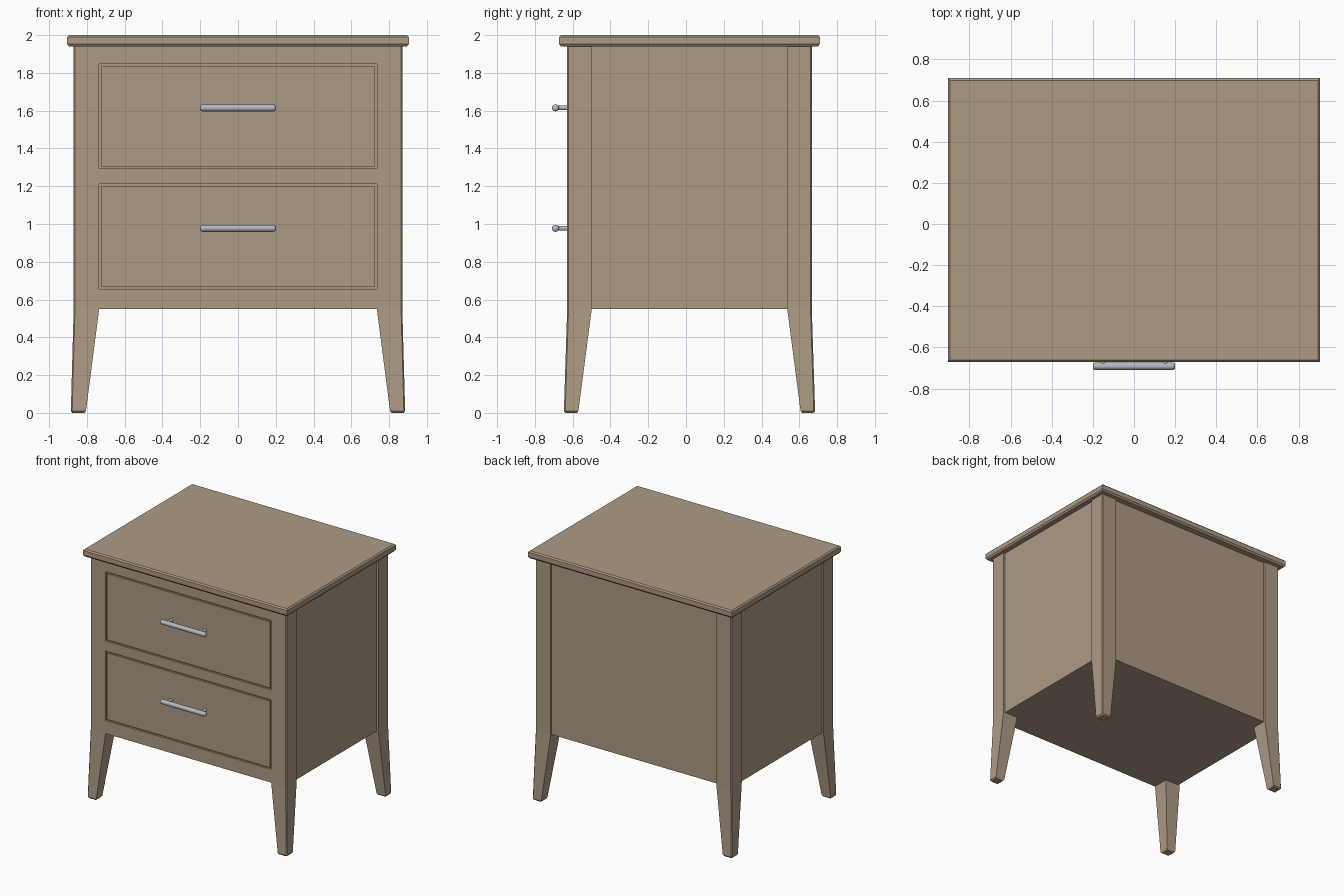
import bpy, bmesh, math
from mathutils import Matrix, Vector

if "Cube" in bpy.data.objects:
    bpy.data.objects.remove(bpy.data.objects["Cube"])

CY = 0.0185          # middle of the cabinet in y (handles stick out in front)
FRONT = CY - 0.6475  # front plane


def material(name, rgb):
    m = bpy.data.materials.new(name)
    m.diffuse_color = (*rgb, 1)
    m.use_nodes = True
    m.node_tree.nodes["Principled BSDF"].inputs["Base Color"].default_value = m.diffuse_color
    return m


WOOD = material("taupe wood", (0.42, 0.325, 0.235))
METAL = material("brushed steel", (0.46, 0.49, 0.53))


def finish(name, bm, mat, smooth=False):
    bmesh.ops.recalc_face_normals(bm, faces=bm.faces)
    me = bpy.data.meshes.new(name)
    bm.to_mesh(me)
    bm.free()
    me.materials.append(mat)
    ob = bpy.data.objects.new(name, me)
    bpy.context.collection.objects.link(ob)
    if smooth:
        for p in me.polygons:
            p.use_smooth = True
    return ob


def box(name, x0, x1, y0, y1, z0, z1):
    bm = bmesh.new()
    bmesh.ops.create_cube(bm, size=1)
    for v in bm.verts:
        v.co = ((x0, x1)[v.co.x > 0], (y0, y1)[v.co.y > 0], (z0, z1)[v.co.z > 0])
    return finish(name, bm, WOOD)


def loft(name, rings, mat, smooth=False):
    bm = bmesh.new()
    loops = [[bm.verts.new(p) for p in ring] for ring in rings]
    n = len(loops[0])
    for a, b in zip(loops, loops[1:]):
        for i in range(n):
            bm.faces.new((a[i], a[(i + 1) % n], b[(i + 1) % n], b[i]))
    bm.faces.new(loops[0])
    bm.faces.new(loops[-1])
    return finish(name, bm, mat, smooth)


# Table top with chamfered edges: (z, half width, half depth)
top = [(1.94, 0.895, 0.68), (1.953, 0.905, 0.69), (1.99, 0.905, 0.69), (2.0, 0.895, 0.68)]
loft("table_top", [[(sx * hx, CY + sy * hy, z) for sx, sy in ((-1, -1), (1, -1), (1, 1), (-1, 1))]
                   for z, hx, hy in top], WOOD)

# Corner posts running down into splayed, tapered legs
# (z, inner x, outer x, inner y, outer y)
sections = [(0.0, 0.813, 0.877, 0.596, 0.657), (0.01, 0.805, 0.885, 0.588, 0.665),
            (0.55, 0.735, 0.87, 0.5175, 0.6475), (1.94, 0.735, 0.87, 0.5175, 0.6475)]
c = 0.007            # chamfer on the outer corner
for sy, end in ((-1, "front"), (1, "back")):
    for sx, side in ((-1, "left"), (1, "right")):
        rings = [[(sx * x, CY + sy * y, z) for x, y in
                  ((xi, yi), (xo, yi), (xo, yo - c), (xo - c, yo), (xi, yo))]
                 for z, xi, xo, yi, yo in sections]
        loft(f"{end}_{side}_leg", rings, WOOD)

# Cabinet carcass, set back slightly from the posts on every side
box("carcass", -0.855, 0.855, FRONT + 0.015, CY + 0.6325, 0.55, 1.94)

# Front rails, flush with the posts
for name, z0, z1 in (("bottom_rail", 0.55, 0.655), ("middle_rail", 1.212, 1.293), ("top_rail", 1.848, 1.94)):
    box(name, -0.737, 0.737, FRONT, FRONT + 0.03, z0, z1)


# Handle parts: a rounded bar and two stand-offs
def tube(name, axis, start, profile, n=20):
    rings = []
    for t, r in profile:
        ring = []
        for i in range(n):
            a = 2 * math.pi * i / n
            u, w = r * math.cos(a), r * math.sin(a)
            off = Vector((t, u, w)) if axis == "x" else Vector((u, t, w))
            ring.append(Vector(start) + off)
        rings.append(ring)
    ob = loft(name, rings, METAL, True)
    bpy.context.view_layer.objects.active = ob
    ob.select_set(True)
    bpy.ops.object.shade_smooth_by_angle(angle=math.radians(50))
    ob.select_set(False)


R = 0.0185
bar = [(-0.2, 0.010), (-0.196, 0.0155), (-0.188, R), (-0.178, R),
       (0.178, R), (0.188, R), (0.196, 0.0155), (0.2, 0.010)]
for label, z0, z1 in (("lower", 0.655, 1.212), ("upper", 1.293, 1.848)):
    g = 0.012        # shadow gap around the drawer front
    box(f"{label}_drawer_front", -0.735 + g, 0.735 - g, FRONT, FRONT + 0.03, z0 + g, z1 - g)
    zh = z0 + 0.322
    tube(f"{label}_handle_bar", "x", (0, -0.691, zh), bar)
    for sx, side in ((-1, "left"), (1, "right")):
        tube(f"{label}_{side}_handle_post", "y", (sx * 0.15, 0, zh),
             [(-0.69, 0.0125), (FRONT + 0.005, 0.0125)], 16)
